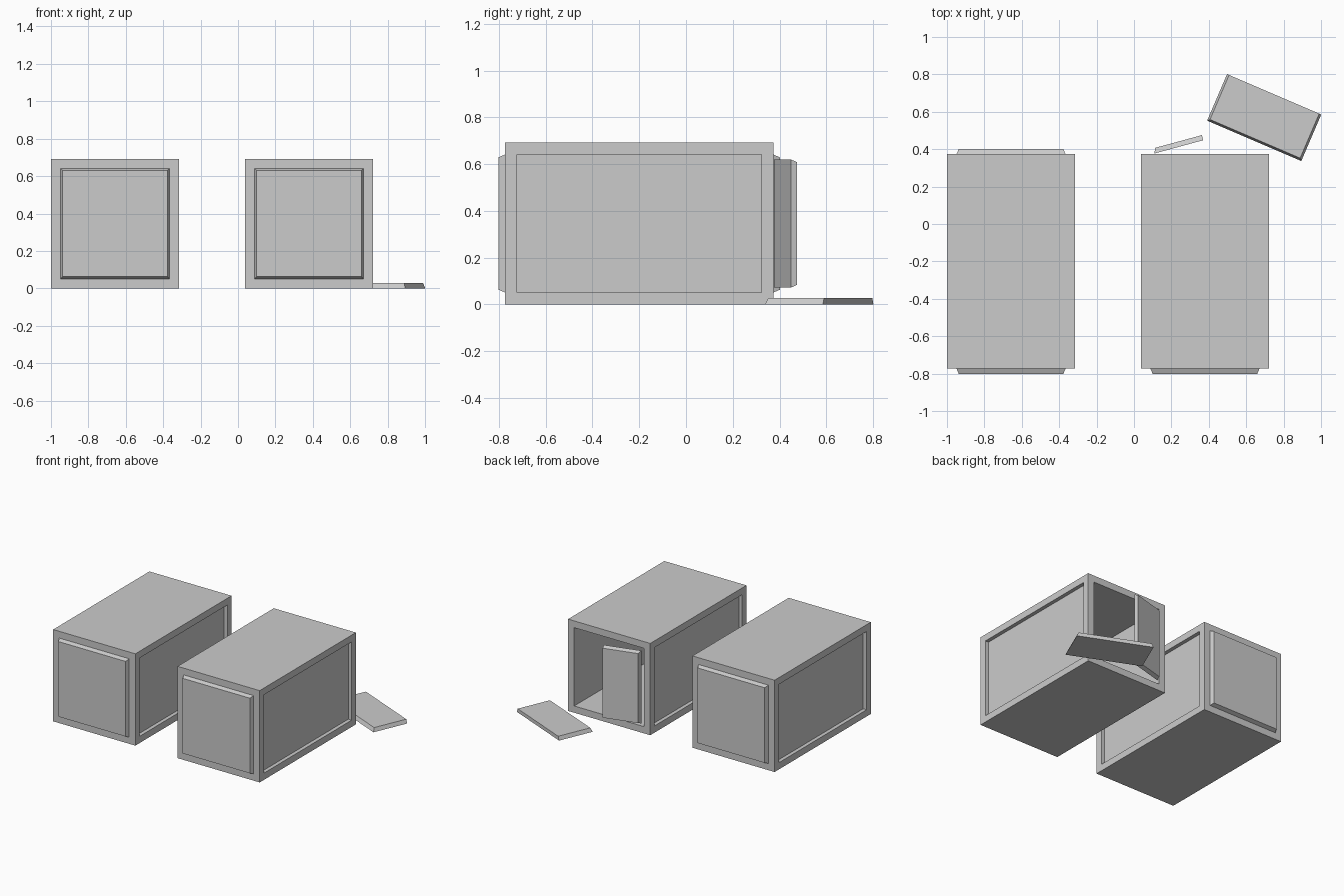
import bpy, bmesh, math
from mathutils import Vector, Matrix

if "Cube" in bpy.data.objects:
    bpy.data.objects.remove(bpy.data.objects["Cube"])

W, H = 0.685, 0.692            # container width, height
Y0, Y1 = -0.773, 0.373         # front and back faces
FRAME, DEPTH, TAPER = 0.072, 0.028, 0.012


def finish(bm, name, matrix=None):
    bmesh.ops.recalc_face_normals(bm, faces=bm.faces)
    mesh = bpy.data.meshes.new(name)
    bm.to_mesh(mesh)
    bm.free()
    obj = bpy.data.objects.new(name, mesh)
    bpy.context.collection.objects.link(obj)
    if matrix:
        obj.matrix_world = matrix
    return obj


def push_panel(bm, normal, offset, taper=0.0):
    """Inset the outer face with this normal, then extrude it by offset."""
    normal = Vector(normal)
    bm.normal_update()
    face = max((f for f in bm.faces if f.normal.dot(normal) > 0.99),
               key=lambda f: f.calc_area())
    bmesh.ops.inset_region(bm, faces=[face], thickness=FRAME)
    new = bmesh.ops.extrude_discrete_faces(bm, faces=[face])["faces"][0]
    centre = new.calc_center_median()
    for v in new.verts:
        d = v.co - centre
        for i in (0, 2):
            if taper and abs(d[i]) > 1e-4:
                v.co[i] -= math.copysign(taper, d[i])
        v.co += normal * offset


def container(name, x, is_open):
    bm = bmesh.new()
    bmesh.ops.create_cube(bm, size=1, matrix=Matrix.Translation(
        (x, (Y0 + Y1) / 2, H / 2)) @ Matrix.Diagonal((W, Y1 - Y0, H, 1)))
    # recessed side panels
    for side in (-1, 1):
        push_panel(bm, (side, 0, 0), -DEPTH)
    # raised front panel
    push_panel(bm, (0, -1, 0), DEPTH, TAPER)
    # raised back panel, or an open interior
    if is_open:
        push_panel(bm, (0, 1, 0), -(Y1 - Y0 - FRAME))
    else:
        push_panel(bm, (0, 1, 0), DEPTH, TAPER)
    return finish(bm, name)


def door(name, matrix):
    """Half door: x = hinge to seam, y = thickness, z = height (centred)."""
    w, h = (W - 2 * FRAME) / 2, (H - 2 * FRAME) / 2
    bm = bmesh.new()
    inner = [bm.verts.new(p) for p in
             ((0, 0, -h), (w, 0, -h), (w, 0, h), (0, 0, h))]
    k = h - TAPER
    outer = [bm.verts.new(p) for p in
             ((TAPER, DEPTH, -k), (w, DEPTH, -k), (w, DEPTH, k), (TAPER, DEPTH, k))]
    bm.faces.new(inner)
    bm.faces.new(outer)
    for i in range(4):
        j = (i + 1) % 4
        bm.faces.new((inner[i], inner[j], outer[j], outer[i]))
    return finish(bm, name, matrix)


container("closed_container", -0.6575, False)
container("open_container", 0.3795, True)

# door left ajar on its hinge
hinge_x = 0.3795 - W / 2 + FRAME
door("hinged_door", Matrix.Translation((hinge_x, Y1 + 0.004, H / 2))
     @ Matrix.Rotation(math.radians(15.2), 4, 'Z'))

# door fallen flat on the ground, hinge edge towards the front
half = (W - 2 * FRAME) / 4
door("fallen_door", Matrix.Translation((0.696, 0.569, 0))
     @ Matrix.Rotation(math.radians(66.8), 4, 'Z')
     @ Matrix.Translation((-half, 0, 0))
     @ Matrix.Rotation(math.radians(90), 4, 'X'))
